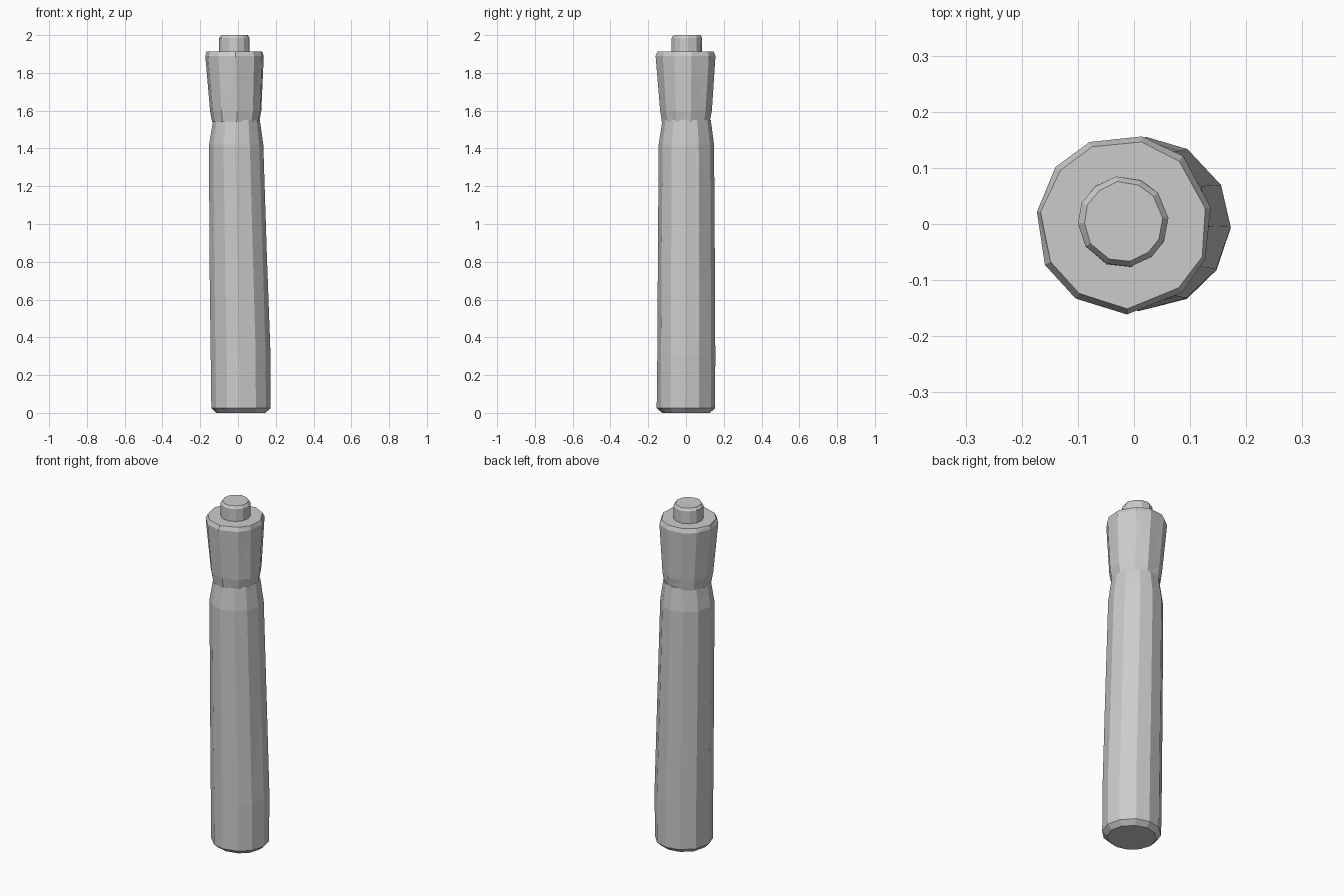
import bpy, bmesh, math, random

cube = bpy.data.objects.get("Cube")
if cube:
    bpy.data.objects.remove(cube, do_unlink=True)

random.seed(4)

grey = bpy.data.materials.new("plain_grey")
grey.use_nodes = True
colour = (0.6, 0.6, 0.6, 1)
grey.diffuse_color = colour
grey.node_tree.nodes["Principled BSDF"].inputs["Base Color"].default_value = colour


def faceted_column(name, sides, rings, wobble, turn=0.0):
    """Stack of oval rings (z, min x, max x, min y, max y), capped and flat shaded."""
    bm = bmesh.new()
    # each side keeps its own small angle shift, so the facets run unevenly
    shift = [random.uniform(-0.3, 0.3) * math.pi / sides for _ in range(sides)]
    loops = []
    for z, x0, x1, y0, y1 in rings:
        loop = []
        for i in range(sides):
            a = 2 * math.pi * i / sides + turn + shift[i]
            r = 1.01 + random.uniform(-wobble, wobble)
            loop.append(bm.verts.new(((x0 + x1) / 2 + r * (x1 - x0) / 2 * math.cos(a),
                                      (y0 + y1) / 2 + r * (y1 - y0) / 2 * math.sin(a), z)))
        loops.append(loop)
    for low, high in zip(loops, loops[1:]):
        for i in range(sides):
            j = (i + 1) % sides
            bm.faces.new((low[i], low[j], high[j], high[i]))
    bm.faces.new(loops[0][::-1])
    bm.faces.new(loops[-1])
    bmesh.ops.triangulate(bm, faces=[f for f in bm.faces if len(f.verts) == 4])
    mesh = bpy.data.meshes.new(name)
    bm.to_mesh(mesh)
    bm.free()
    mesh.materials.append(grey)
    obj = bpy.data.objects.new(name, mesh)
    bpy.context.collection.objects.link(obj)
    return obj


# Long handle, leaning slightly and narrowing at the neck
faceted_column("handle", 12, [
    (0.0, -0.115, 0.145, -0.125, 0.125),
    (0.025, -0.14, 0.17, -0.153, 0.152),
    (0.3, -0.143, 0.17, -0.151, 0.153),
    (0.85, -0.149, 0.152, -0.148, 0.151),
    (1.42, -0.153, 0.133, -0.143, 0.147),
    (1.55, -0.13, 0.115, -0.124, 0.13),
], 0.008)

# Flared head with a bevelled rim
faceted_column("flared_head", 11, [
    (1.54, -0.138, 0.115, -0.127, 0.128),
    (1.6, -0.148, 0.126, -0.137, 0.138),
    (1.89, -0.175, 0.138, -0.158, 0.158),
    (1.913, -0.165, 0.13, -0.148, 0.149),
], 0.014, 0.2)

# Short button on top
faceted_column("top_button", 12, [
    (1.9, -0.099, 0.06, -0.076, 0.084),
    (1.985, -0.099, 0.06, -0.076, 0.084),
    (2.0, -0.088, 0.05, -0.066, 0.075),
], 0.012, 0.1)
